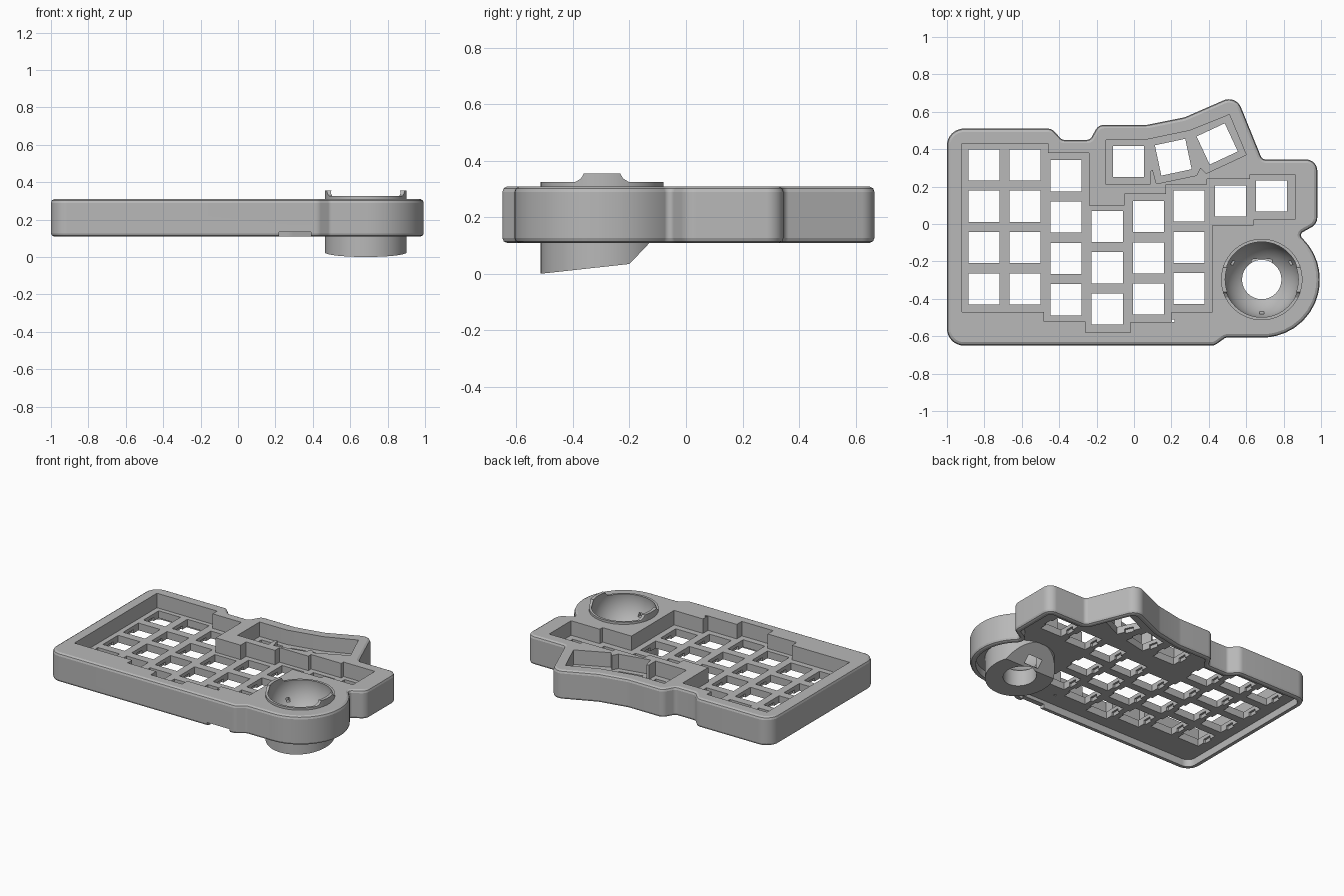
import bpy, bmesh, math
from mathutils import Vector, Matrix

if "Cube" in bpy.data.objects:
    bpy.data.objects.remove(bpy.data.objects["Cube"])

grey = bpy.data.materials.new("matte grey")
grey.use_nodes = True
grey.diffuse_color = (0.48, 0.48, 0.48, 1)
grey.node_tree.nodes["Principled BSDF"].inputs["Base Color"].default_value = (0.48, 0.48, 0.48, 1)


def loft(bm, rings, wrap=False):
    """Skin a stack of rings; cap the ends, or join last to first."""
    part = bmesh.new()
    vs = [[part.verts.new(p) for p in ring] for ring in rings]
    n = len(vs[0])
    pairs = list(zip(vs, vs[1:])) + ([(vs[-1], vs[0])] if wrap else [])
    for a, b in pairs:
        for i in range(n):
            j = (i + 1) % n
            part.faces.new((a[i], a[j], b[j], b[i]))
    if not wrap:
        part.faces.new(vs[0])
        part.faces.new(vs[-1])
    bmesh.ops.recalc_face_normals(part, faces=part.faces[:])
    temp = bpy.data.meshes.new("temp")
    part.to_mesh(temp)
    part.free()
    bm.from_mesh(temp)
    bpy.data.meshes.remove(temp)


def prism(bm, pts, z0, z1):
    loft(bm, [[(x, y, z) for x, y in pts] for z in (z0, z1)])


def side_prism(bm, pts, x0, x1):
    loft(bm, [[(x, y, z) for y, z in pts] for x in (x0, x1)])


def box(bm, centre, size, angle=0, axis='Z'):
    m = Matrix.Translation(centre) @ Matrix.Rotation(math.radians(angle), 4, axis)
    bmesh.ops.create_cube(bm, size=1, matrix=m @ Matrix.Diagonal((*size, 1)))


def circle(cx, cy, r, n=64):
    return [(cx + r * math.cos(i * math.tau / n), cy + r * math.sin(i * math.tau / n)) for i in range(n)]


def finish(bm, name):
    mesh = bpy.data.meshes.new(name)
    bm.to_mesh(mesh)
    bm.free()
    mesh.materials.append(grey)
    ob = bpy.data.objects.new(name, mesh)
    bpy.context.collection.objects.link(ob)
    return ob


def cut(target, bm):
    """Subtract a cutter mesh from the target and discard the cutter."""
    cutter = finish(bm, "cutter")
    cutter.hide_render = True
    mod = target.modifiers.new("cut", 'BOOLEAN')
    mod.operation, mod.solver, mod.object = 'DIFFERENCE', 'EXACT', cutter
    bpy.context.view_layer.update()
    deps = bpy.context.evaluated_depsgraph_get()
    mesh = bpy.data.meshes.new_from_object(target.evaluated_get(deps))
    target.modifiers.clear()
    target.data = mesh
    bpy.data.objects.remove(cutter)


def fillet(corners):
    """Round each (x, y, radius) corner of a polygon."""
    out = []
    for i, (x, y, r) in enumerate(corners):
        p = Vector((x, y))
        d1 = (Vector(corners[i - 1][:2]) - p).normalized()
        d2 = (Vector(corners[(i + 1) % len(corners)][:2]) - p).normalized()
        half = d1.angle(d2) / 2
        c = p + (d1 + d2).normalized() * r / math.sin(half)
        a, b = (p + d * r / math.tan(half) - c for d in (d1, d2))
        steps = max(2, round((math.pi - 2 * half) / 0.16))
        out += [c + a.lerp(b, k / steps).normalized() * r for k in range(steps + 1)]
    return out


def inset(pts, d):
    """Offset a counter-clockwise outline inwards."""
    out = []
    for i, p in enumerate(pts):
        e1 = (p - pts[i - 1]).normalized()
        e2 = (pts[(i + 1) % len(pts)] - p).normalized()
        n1, n2 = Vector((-e1.y, e1.x)), Vector((-e2.y, e2.x))
        out.append(p + (n1 + n2) / (1 + n1.dot(n2)) * d)
    return out


BX, BY = 0.683, -0.297      # ball socket centre
FLOOR, PLATE, TOP = 0.16, 0.21, 0.31

# Case shell: rounded outline with soft edges, hollow underneath
outline = fillet([
    (-1, -.65, .09), (.43, -.65, .05), (.49, -.607, .03), (.993, -.607, .305),
    (.993, -.169, .3), (.88, -.056, .02), (.98, 0, .06), (.98, .345, .06),
    (.685, .345, .03), (.545, .69, .07), (.27, .57, .1), (.07, .53, .1),
    (-.19, .53, .05), (-.235, .45, .03), (-.385, .45, .03), (-.44, .51, .05), (-1, .51, .09)])
section = [(.035, FLOOR), (.035, .11), (.016, .11), (.005, .115), (0, .127),
           (0, .29), (.005, .303), (.018, TOP)]
bm = bmesh.new()
loft(bm, [[(p.x, p.y, z) for p in inset(outline, d)] for d, z in section])
case = finish(bm, "case")

# Stepped key wells
main_well = [
    (-.92, .43), (-.46, .43), (-.46, .38), (-.24, .38), (-.24, .10), (-.05, .10),
    (-.05, .16), (.17, .16), (.17, .21), (.39, .21), (.39, .24), (.62, .24),
    (.62, .265), (.86, .265), (.86, .025), (.64, .025), (.64, -.005), (.42, -.005),
    (.42, -.47), (.2, -.47), (.2, -.525), (-.02, -.525), (-.02, -.58), (-.26, -.58),
    (-.26, -.52), (-.48, -.52), (-.48, -.47), (-.92, -.47)]
thumb_well = [
    (-.15, .45), (.06, .45), (.3, .5), (.51, .585), (.6, .37), (.385, .27), (.355, .3),
    (.335, .26), (.12, .215), (.1, .29), (.085, .28), (.085, .21), (-.15, .21)]
bm = bmesh.new()
for well in (main_well, thumb_well):
    prism(bm, well, PLATE, 0.5)
cut(case, bm)

# Square switch openings, with clip notches in their lower walls
columns = [(-.802, .316, 4), (-.583, .316, 4), (-.363, .258, 4), (-.143, -.013, 3),
           (.077, .04, 3), (.295, .096, 3), (.515, .122, 1), (.735, .15, 1)]
keys = [(x, y - .221 * k, 0) for x, y, n in columns for k in range(n)]
keys += [(-.03, .333, 0), (.21, .357, 12), (.445, .428, 25)]
openings, notches = bmesh.new(), bmesh.new()
for x, y, a in keys:
    box(openings, (x, y, .2), (.166, .166, .2), a)
    box(notches, (x, y, .14), (.194, .06, .09), a)
cut(case, openings)
cut(case, notches)

# Bore for the ball socket, cable slot in the front rim, reset pinhole
bm = bmesh.new()
prism(bm, circle(BX, BY, .206), 0, .5)
box(bm, (.305, -.64, .11), (.17, .08, .05))
box(bm, (.21, -.517, .2), (.014, .014, .5))
cut(case, bm)

# Ball socket: turned cup with a spherical seat and an open bottom
R, CZ = .203, .30
lo, hi = -math.acos(.105 / R), math.asin(.055 / R)
profile = [(.105, -.06), (.2175, -.06), (.2175, .355)]
profile += [(R * math.cos(t), CZ + R * math.sin(t))
            for t in (hi + (lo - hi) * k / 16 for k in range(17))]
bm = bmesh.new()
loft(bm, [[(x, y, z) for x, y in circle(BX, BY, r)] for r, z in profile], wrap=True)
socket = finish(bm, "ball_socket")

# Slanted underside, and a low rim leaving a raised lip on each side
bm = bmesh.new()
side_prism(bm, [(-.6, -.2), (-.6, -.009), (-.2, .035), (-.07, .172), (.1, .172), (.1, -.2)], 0, 1.3)
for s in (-1, 1):
    lip = [(.35, .4), (.06, .4), (.066, .352), (.075, .337), (.095, .325), (.35, .325)]
    side_prism(bm, [(BY + s * y, z) for y, z in lip], 0, 1.3)
cut(socket, bm)

# Sensor window and three bearing pockets
bm = bmesh.new()
box(bm, (BX, -.165, .072), (.11, .06, .2), 47, 'X')
for a in (30, 150, 270):
    t = math.radians(a)
    box(bm, (BX + .185 * math.cos(t), BY + .185 * math.sin(t), .205), (.03, .025, .025), a)
cut(socket, bm)

# Smooth the curved walls, keep the edges crisp
bpy.ops.object.select_all(action='DESELECT')
for ob in (case, socket):
    ob.select_set(True)
bpy.context.view_layer.objects.active = case
bpy.ops.object.shade_smooth_by_angle(angle=math.radians(20))
